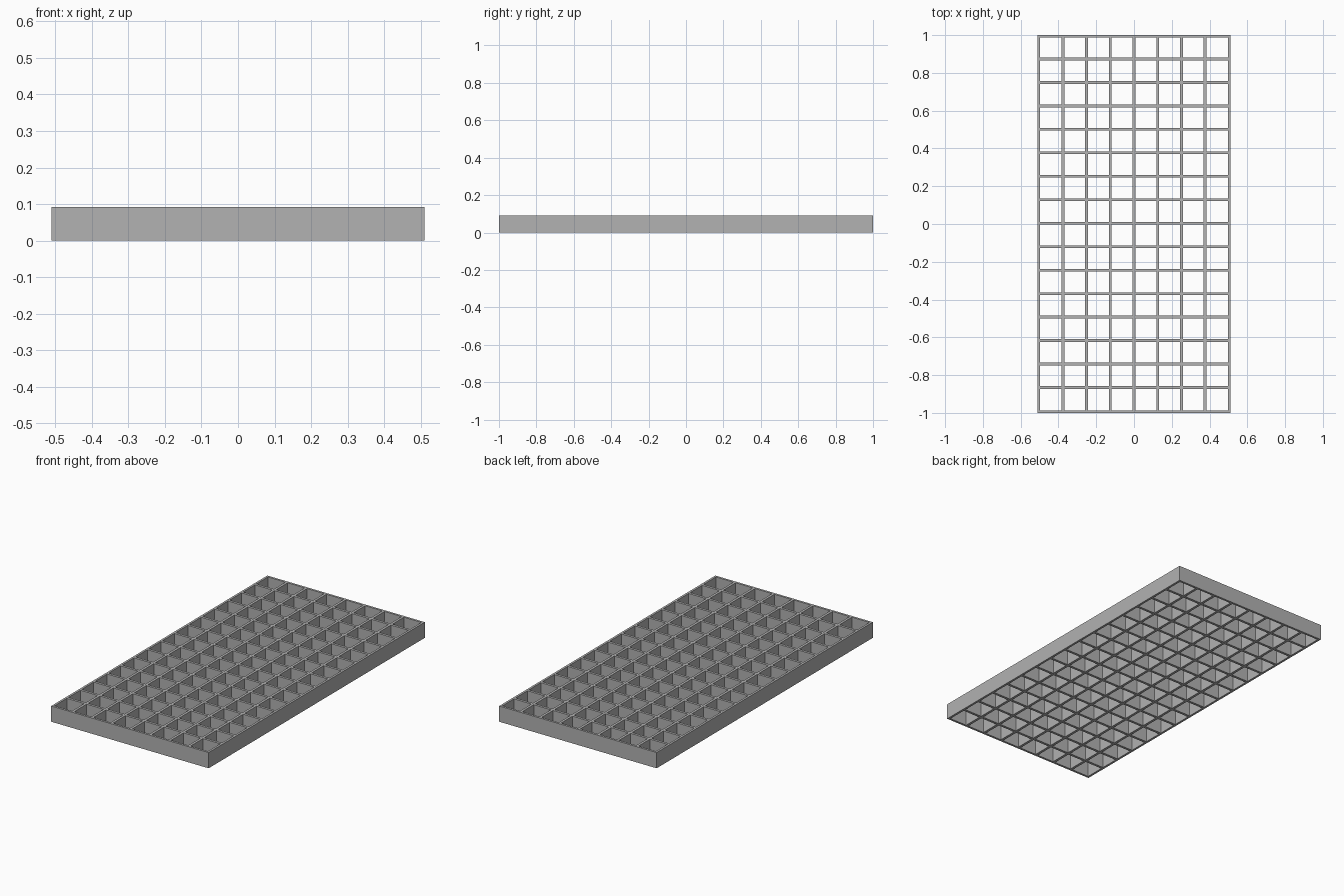
import bpy, bmesh

cube = bpy.data.objects.get("Cube")
if cube:
    bpy.data.objects.remove(cube, do_unlink=True)

HALF_X, HALF_Y, HEIGHT = 0.51, 1.0, 0.092
RIM, BAR = 0.013, 0.015


def edges(half, pitch, offset, count):
    """Sorted bar edges along one axis: rim, inner bars, rim."""
    cuts = [-half, -half + RIM]
    for i in range(1, count):
        c = offset + (i - count / 2) * pitch
        cuts += [c - BAR / 2, c + BAR / 2]
    return cuts + [half - RIM, half]


# Plain grey finish
grey = bpy.data.materials.new("grey_metal")
grey.use_nodes = True
colour = (0.445, 0.445, 0.445, 1)
grey.diffuse_color = colour
grey.node_tree.nodes["Principled BSDF"].inputs["Base Color"].default_value = colour

# Flat lattice: every strip except the open cells
xs = edges(HALF_X, 0.1255, 0, 8)
ys = edges(HALF_Y, 0.1243, 0.004, 16)
bm = bmesh.new()
verts = [[bm.verts.new((x, y, 0)) for y in ys] for x in xs]
for i in range(len(xs) - 1):
    for j in range(len(ys) - 1):
        if i % 2 and j % 2:
            continue
        bm.faces.new((verts[i][j], verts[i + 1][j],
                      verts[i + 1][j + 1], verts[i][j + 1]))

# Raise the lattice into a solid grating
top = bmesh.ops.extrude_face_region(bm, geom=bm.faces[:], use_keep_orig=True)["geom"]
bmesh.ops.translate(bm, vec=(0, 0, HEIGHT),
                    verts=[v for v in top if isinstance(v, bmesh.types.BMVert)])
bmesh.ops.recalc_face_normals(bm, faces=bm.faces[:])
bmesh.ops.dissolve_limit(bm, angle_limit=0.01, verts=bm.verts[:],
                         edges=[e for e in bm.edges if abs(e.verts[0].co.z - e.verts[1].co.z) > 0.01])

mesh = bpy.data.meshes.new("floor_grating")
bm.to_mesh(mesh)
bm.free()
mesh.materials.append(grey)
grating = bpy.data.objects.new("floor_grating", mesh)
bpy.context.collection.objects.link(grating)
